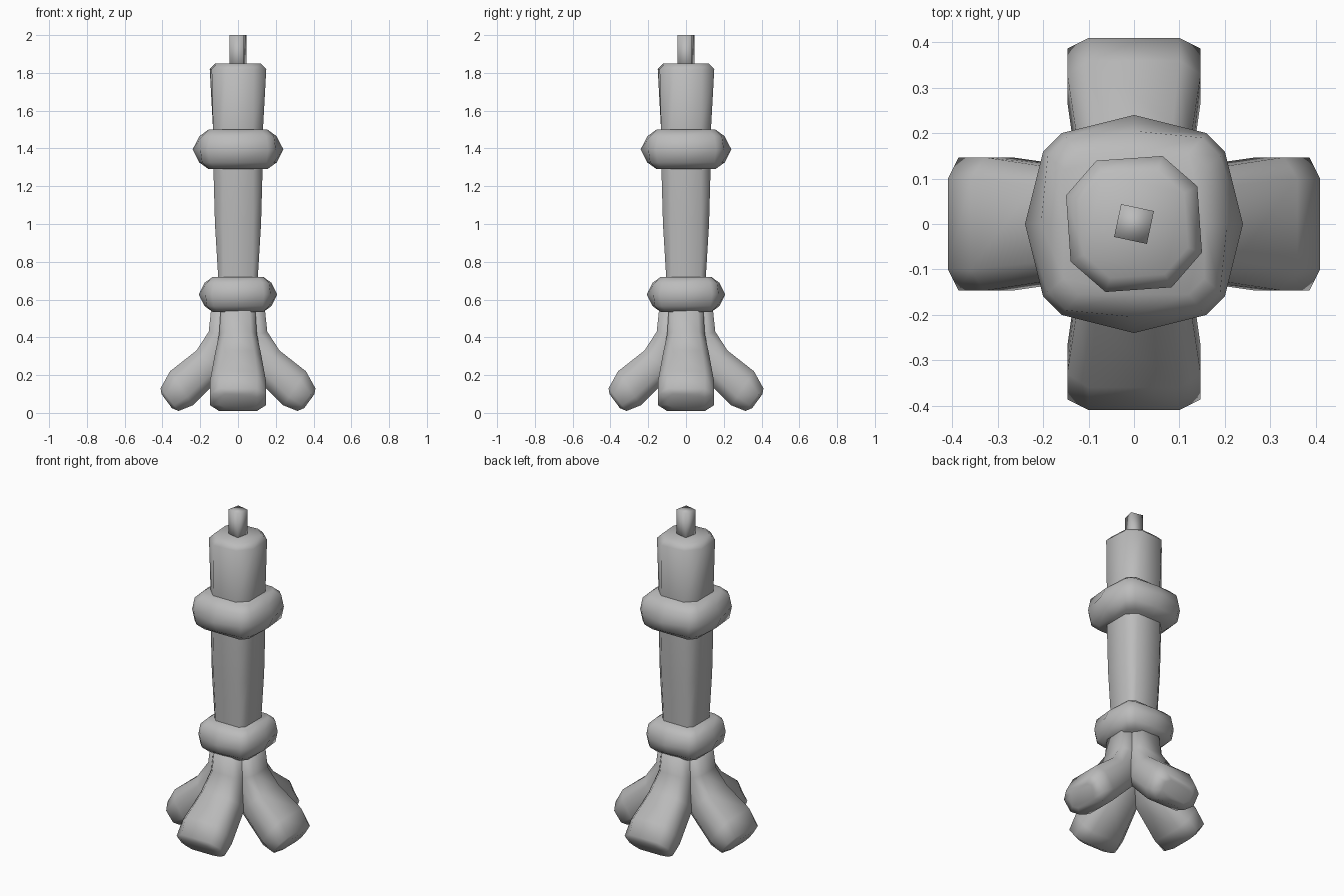
import bpy
import bmesh
from math import radians
from mathutils import Matrix

cube = bpy.data.objects.get("Cube")
if cube:
    bpy.data.objects.remove(cube, do_unlink=True)

stone = bpy.data.materials.new("grey_stone")
stone.use_nodes = True
GREY = (0.5, 0.5, 0.5, 1)
stone.diffuse_color = GREY
stone.node_tree.nodes["Principled BSDF"].inputs["Base Color"].default_value = GREY


def loft(name, sections):
    """Skin a list of equal-length vertex loops and cap both ends."""
    bm = bmesh.new()
    loops = [[bm.verts.new(p) for p in s] for s in sections]
    n = len(loops[0])
    for a, b in zip(loops, loops[1:]):
        for i in range(n):
            j = (i + 1) % n
            bm.faces.new((a[i], a[j], b[j], b[i]))
    bm.faces.new(loops[0])
    bm.faces.new(loops[-1])
    bmesh.ops.recalc_face_normals(bm, faces=bm.faces)
    for f in bm.faces:
        f.smooth = True
    mesh = bpy.data.meshes.new(name)
    bm.to_mesh(mesh)
    bm.free()
    mesh.materials.append(stone)
    obj = bpy.data.objects.new(name, mesh)
    bpy.context.collection.objects.link(obj)
    return obj


def four_fold(points, z, twist=0):
    """Repeat the points of one side around the z axis."""
    out = []
    for k in range(4):
        turn = Matrix.Rotation(radians(90 * k + twist), 3, "Z")
        out += [turn @ Matrix.Identity(3) @ p for p in map(lambda q: vec(*q, z), points)]
    return out


def vec(x, y, z):
    from mathutils import Vector
    return Vector((x, y, z))


# Column: chamfered square, flaring upwards, with a slightly twisted top
column = [(0.53, 0.10, 0.075, 0), (0.72, 0.105, 0.077, 0), (1.0, 0.122, 0.08, 0),
          (1.29, 0.13, 0.08, 0), (1.5, 0.132, 0.078, 0),
          (1.82, 0.145, 0.073, 4), (1.85, 0.115, 0.06, 4)]
loft("column", [four_fold([(a, -c), (a, c)], z, t) for z, a, c, t in column])

# Pin on top
loft("top_pin", [four_fold([(0.037, -0.037)], z, -12) for z in (1.8, 2.0)])


# Collars: bulging bands, pointed at the middle of each side
def collar(name, z, half, s):
    rows = [(-1, 0.155, 0.155, 0.12), (-0.66, 0.205, 0.19, 0.15), (0, 0.24, 0.2, 0.16),
            (0.66, 0.205, 0.19, 0.15), (1, 0.155, 0.155, 0.12)]
    loft(name, [four_fold([(a * s, -c * s), (m * s, 0), (a * s, c * s)], z + h * half)
                for h, m, a, c in rows])


collar("upper_collar", 1.395, 0.105, 1.0)
collar("lower_collar", 0.627, 0.093, 0.865)

# Legs: outer (r, z), inner (r, z) and half width of each chamfered section
LEG = [((0.14, 0.57), (0.0, 0.57), 0.09), ((0.155, 0.43), (0.0, 0.38), 0.10),
       ((0.22, 0.33), (0.08, 0.2), 0.125), ((0.36, 0.22), (0.24, 0.04), 0.147),
       ((0.41, 0.13), (0.315, 0.01), 0.147), ((0.405, 0.1), (0.35, 0.025), 0.1)]
SIDE = [(0, 0.68), (0.25, 1), (0.75, 1), (1, 0.68)]
OUTLINE = SIDE + [(t, -w) for t, w in reversed(SIDE)]


def leg(name, angle):
    sections = []
    for outer, inner, width in LEG:
        sections.append([(outer[0] + (inner[0] - outer[0]) * t, width * w,
                          outer[1] + (inner[1] - outer[1]) * t) for t, w in OUTLINE])
    loft(name, sections).data.transform(Matrix.Rotation(radians(angle), 4, "Z"))


for k, side in enumerate(("left", "back", "right", "front")):
    leg(side + "_leg", 90 * k)
